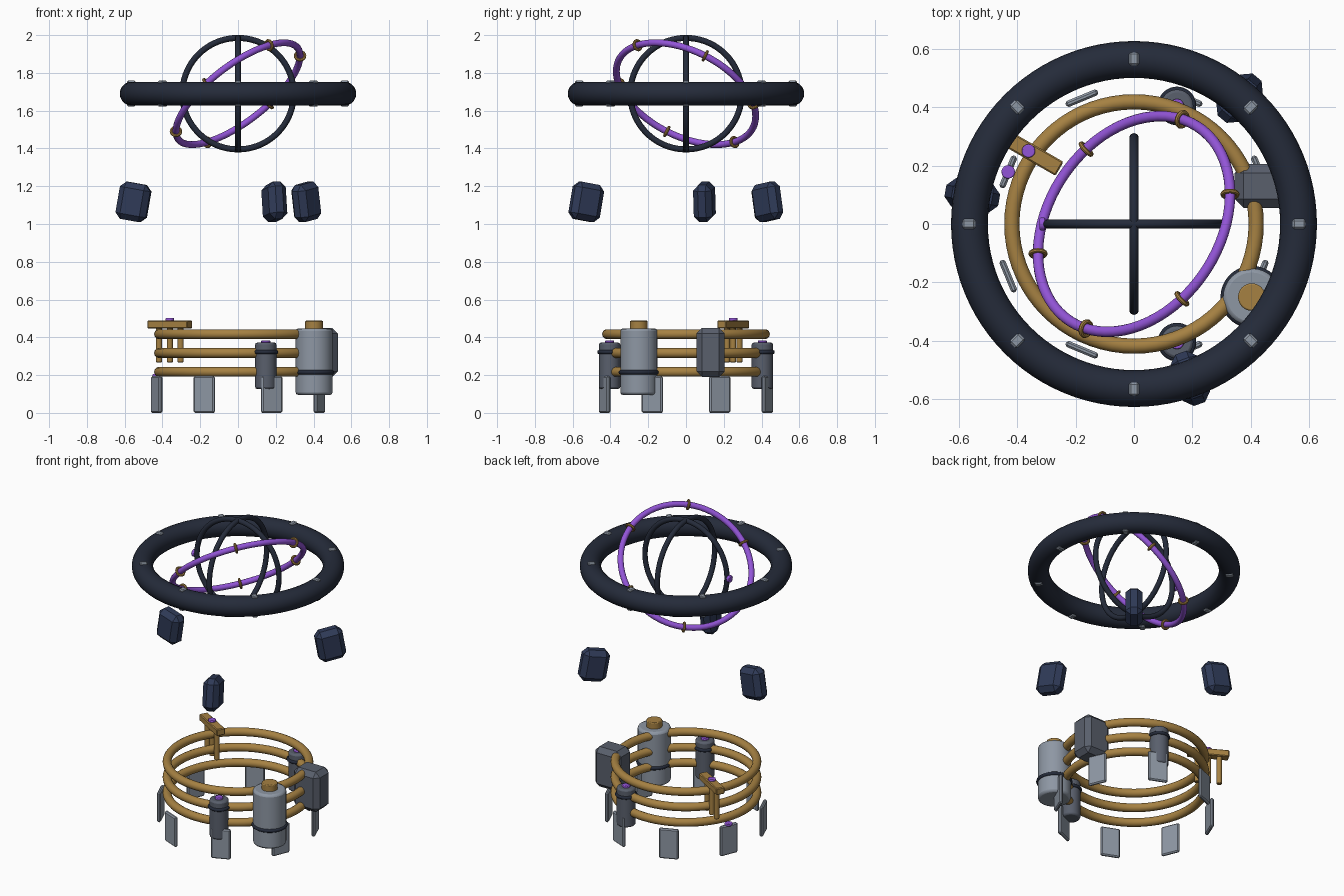
import bpy
from math import radians, sin, cos, pi
from mathutils import Matrix, Euler

if "Cube" in bpy.data.objects:
    bpy.data.objects.remove(bpy.data.objects["Cube"])


def mat(name, r, g, b):
    m = bpy.data.materials.new(name)
    m.diffuse_color = (r, g, b, 1)
    m.use_nodes = True
    m.node_tree.nodes["Principled BSDF"].inputs["Base Color"].default_value = m.diffuse_color
    return m


DARK = mat("dark_metal", 0.018, 0.024, 0.042)
GOLD = mat("brass", 0.38, 0.22, 0.055)
PURPLE = mat("violet", 0.29, 0.09, 0.68)
BLUE = mat("navy", 0.028, 0.042, 0.095)
STEEL = mat("steel", 0.27, 0.31, 0.37)
SLATE = mat("slate", 0.10, 0.115, 0.15)


def finish(name, material, bevel=0, segments=1, smooth=False):
    o = bpy.context.object
    o.name = name
    o.data.materials.append(material)
    if bevel:
        b = o.modifiers.new("bevel", 'BEVEL')
        b.width, b.segments, b.limit_method = bevel, segments, 'ANGLE'
    if smooth:
        bpy.ops.object.shade_smooth_by_angle(angle=radians(40))
    return o


def torus(name, loc, major, minor, material, rot=(0, 0, 0), seg=72, sides=14):
    bpy.ops.mesh.primitive_torus_add(location=loc, rotation=rot, major_radius=major,
                                     minor_radius=minor, major_segments=seg, minor_segments=sides)
    return finish(name, material, smooth=True)


def box(name, loc, size, material, rot=(0, 0, 0), bevel=0.0):
    bpy.ops.mesh.primitive_cube_add(size=1)
    o = finish(name, material, bevel)
    o.data.transform(Matrix.Diagonal((*size, 1)))
    o.location, o.rotation_euler = loc, rot
    return o


def cyl(name, x, y, z0, z1, r, material, bevel=0.0, rot=(0, 0, 0)):
    bpy.ops.mesh.primitive_cylinder_add(vertices=32, radius=r, depth=z1 - z0,
                                        location=(x, y, (z0 + z1) / 2), rotation=rot)
    return finish(name, material, bevel, 2, True)


def polar(r, deg):
    return r * cos(radians(deg)), r * sin(radians(deg))


ZC = 1.69  # height of the upper ring assembly

# Upper halo with eight clips
torus("halo_ring", (0, 0, ZC), 0.563, 0.063, DARK, seg=96, sides=20)
for i in range(8):
    x, y = polar(0.565, 45 * i)
    box(f"halo_clip_{i}", (x, y, ZC), (0.044, 0.034, 0.138), STEEL, (0, 0, radians(45 * i)), 0.006)

# Two crossed upright hoops and their pivot pin
torus("hoop_front", (0, 0, ZC), 0.295, 0.016, DARK, (pi / 2, 0, 0))
torus("hoop_side", (0, 0, ZC), 0.295, 0.016, DARK, (0, pi / 2, 0))
cyl("hoop_pin", -0.313, 0, ZC - 0.01, ZC + 0.01, 0.022, PURPLE, 0.004, (0, pi / 2, 0))

# Tilted orbit ring with brass collars
tilt = Euler((radians(-22), radians(-37.5), 0))
torus("orbit_ring", (0, 0, ZC), 0.398, 0.018, PURPLE, tilt)
base = Matrix.Translation((0, 0, ZC)) @ tilt.to_matrix().to_4x4()
for i in range(6):
    o = torus(f"orbit_collar_{i}", (0, 0, 0), 0.025, 0.008, GOLD, seg=24, sides=8)
    o.matrix_world = (base @ Matrix.Rotation(radians(16 + 60 * i), 4, 'Z')
                      @ Matrix.Translation((0.398, 0, 0)) @ Matrix.Rotation(pi / 2, 4, 'X'))

# Floating chamfered blocks leaning inwards
for i, a in enumerate((50, 170, 290)):
    x, y = polar(0.562, a)
    box(f"floating_block_{i}", (x, y, 1.117), (0.165, 0.10, 0.20), BLUE,
        (0, radians(-10), radians(a)), 0.03)

# Base coil of three tubes
for i, z in enumerate((0.217, 0.317, 0.417)):
    torus(f"coil_tube_{i}", (0, 0, z), 0.418, 0.026, GOLD)

# Base plates
for i in range(8):
    a = 22.5 + 45 * i
    x, y = polar(0.466, a)
    box(f"base_plate_{i}", (x, y, 0.097), (0.022, 0.118, 0.194), STEEL, (0, 0, radians(a)), 0.007)
x, y = polar(0.466, 157.5)
cyl("plate_button", x, y, 0.188, 0.205, 0.023, PURPLE, 0.004)

# Junction box on the coil
box("junction_box", (0.437, 0.13, 0.32), (0.185, 0.15, 0.26), SLATE, bevel=0.03)

# Main tank
tx, ty = 0.403, -0.25
cyl("main_tank", tx, ty, 0.095, 0.447, 0.098, STEEL, 0.014)
cyl("main_tank_cap", tx, ty, 0.43, 0.488, 0.047, GOLD, 0.005)
torus("main_tank_band", (tx, ty, 0.215), 0.095, 0.012, DARK, seg=40, sides=10)

# Small tanks, mirrored front and back
for side, s in (("front", -1), ("back", 1)):
    x, y = polar(0.43, 70 * s)
    cyl(f"small_tank_{side}", x, y, 0.127, 0.372, 0.056, SLATE, 0.01)
    torus(f"small_tank_band_{side}", (x, y, 0.322), 0.055, 0.011, DARK, seg=36, sides=10)
    cyl(f"small_tank_button_{side}", x, y, 0.36, 0.384, 0.024, PURPLE, 0.004)

# Brass bridge with three posts
bx, by, ang = -0.361, 0.25, 150
box("bridge_bar", (bx, by, 0.468), (0.245, 0.055, 0.044), GOLD, (0, 0, radians(ang)), 0.005)
for i in (-1, 0, 1):
    dx, dy = polar(0.066 * i, ang)
    cyl(f"bridge_post_{i + 1}", bx + dx, by + dy, 0.268, 0.455, 0.016, GOLD, 0.003)
cyl("bridge_button", bx, by, 0.48, 0.502, 0.023, PURPLE, 0.004)
